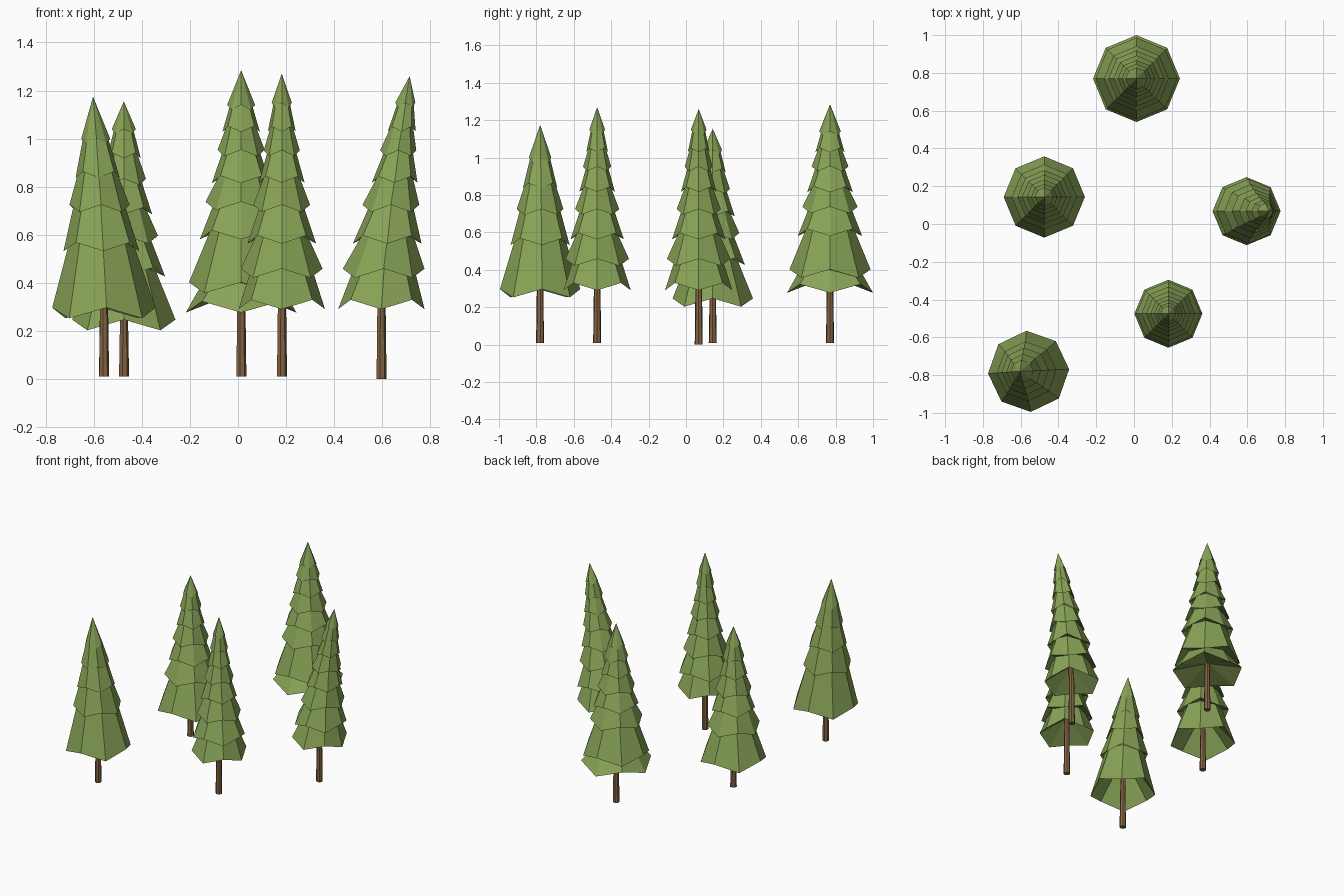
import bpy, bmesh, math

if "Cube" in bpy.data.objects:
    bpy.data.objects.remove(bpy.data.objects["Cube"])

SIDES = 8


def material(name, rgb):
    m = bpy.data.materials.new(name)
    m.diffuse_color = (*rgb, 1)
    m.use_nodes = True
    m.node_tree.nodes["Principled BSDF"].inputs["Base Color"].default_value = m.diffuse_color
    return m


GREEN = material("needle_green", (0.25, 0.37, 0.095))
BROWN = material("bark_brown", (0.24, 0.13, 0.058))


def loft(name, rings, mat, apex=None):
    """Skin a list of vertex rings, closing the bottom and the top (or an apex)."""
    bm = bmesh.new()
    loops = [[bm.verts.new(p) for p in ring] for ring in rings]
    for a, b in zip(loops, loops[1:]):
        n = len(a)
        for i in range(n):
            j = (i + 1) % n
            bm.faces.new((a[i], a[j], b[j], b[i]))
    bm.faces.new(loops[0][::-1])
    top = loops[-1]
    if apex:
        tip = bm.verts.new(apex)
        for i in range(len(top)):
            bm.faces.new((top[i], top[(i + 1) % len(top)], tip))
    else:
        bm.faces.new(top)
    bmesh.ops.recalc_face_normals(bm, faces=bm.faces)
    me = bpy.data.meshes.new(name)
    bm.to_mesh(me)
    bm.free()
    me.materials.append(mat)
    bpy.context.collection.objects.link(bpy.data.objects.new(name, me))


def tree(name, x, y, base, tiers, top, low_cardinals, fullness=0.74, lean=0.0, turn=0.0):
    z0 = tiers[0][0]

    def axis(z):
        # trunk line, leaning progressively above the lowest branches
        t = max(0.0, (z - z0) / (top - z0))
        return x + lean * t ** 1.25

    def ring(z, r, zig=0.0, n=SIDES):
        pts = []
        for i in range(n):
            a = math.radians(turn) + 2 * math.pi * i / n
            pts.append((axis(z) + r * math.cos(a), y + r * math.sin(a),
                        z + (zig if i % 2 else -zig)))
        return pts

    # hollow underside, then alternating branch rims and collars
    rings = [ring(tiers[1][0] - 0.02, 0.025)]
    for k, (z, r) in enumerate(tiers):
        sign = 1 if (k % 2 == 0) == low_cardinals else -1
        rings.append(ring(z, r, sign * (0.006 + 0.075 * r)))
        if k + 1 < len(tiers):
            zn, rn = tiers[k + 1]
            rings.append(ring(zn + 0.02, rn * fullness))
    loft(name + "_foliage", rings, GREEN, (axis(top), y, top))

    # tapered trunk
    loft(name + "_trunk", [ring(base, 0.022, n=7), ring(z0, 0.018, n=7),
                           ring(tiers[1][0], 0.015, n=7)], BROWN)


slim = [(0.31, 0.18), (0.44, 0.17), (0.58, 0.143), (0.71, 0.118),
        (0.83, 0.095), (0.94, 0.075), (1.04, 0.058), (1.14, 0.042)]
tall = [(0.30, 0.23), (0.38, 0.217), (0.60, 0.172), (0.72, 0.148),
        (0.83, 0.122), (0.94, 0.098), (1.04, 0.078), (1.13, 0.058)]
wide = [(0.225, 0.215), (0.445, 0.172), (0.58, 0.142), (0.70, 0.118),
        (0.82, 0.092), (0.93, 0.07), (1.03, 0.05)]
bushy = [(0.275, 0.215), (0.55, 0.158), (0.71, 0.125), (0.85, 0.092), (0.99, 0.06)]

tree("back_tree", 0.013, 0.77, 0.01, tall, 1.285, True)
tree("left_tree", -0.475, 0.143, 0.01, wide, 1.155, False)
tree("right_tree", 0.596, 0.068, 0.0, slim, 1.26, True, lean=0.118)
tree("middle_tree", 0.182, -0.475, 0.01, slim, 1.27, True)
tree("front_tree", -0.558, -0.78, 0.01, bushy, 1.175, False, 0.84, -0.045, 3)
